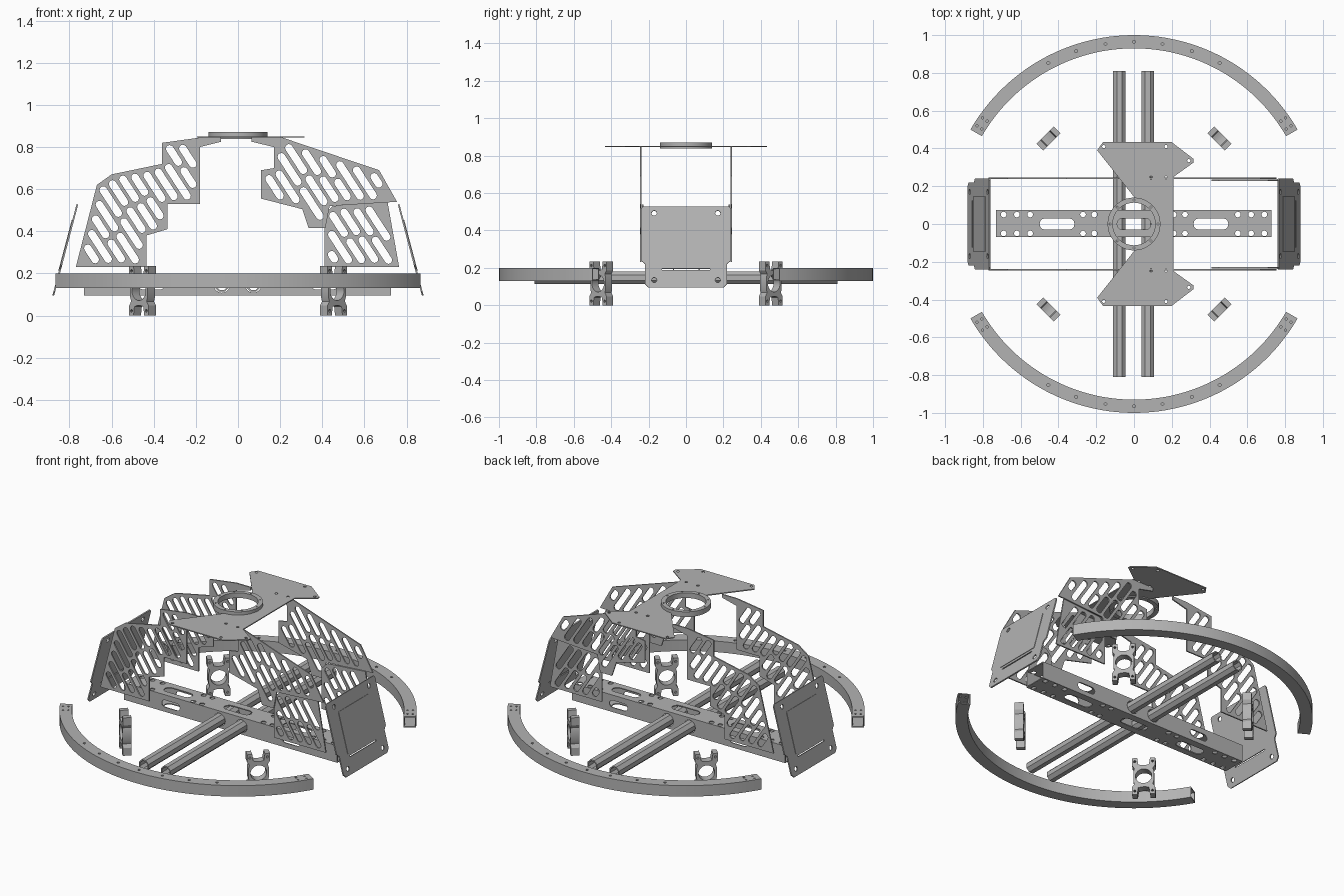
import bpy
import bmesh
from math import sin, cos, pi, radians, atan2, ceil
from mathutils import Matrix, Vector
from mathutils.geometry import intersect_point_line

default_cube = bpy.data.objects.get("Cube")
if default_cube:
    bpy.data.objects.remove(default_cube, do_unlink=True)

# Single bare metal colour
metal = bpy.data.materials.new("grey metal")
metal.use_nodes = True
metal.diffuse_color = (0.45, 0.45, 0.45, 1)
metal.node_tree.nodes["Principled BSDF"].inputs["Base Color"].default_value = metal.diffuse_color

UPRIGHT = Matrix.Rotation(pi / 2, 4, 'X')  # local y becomes world z
MIRROR_X = Matrix.Diagonal((-1, 1, 1, 1))


def move(x, y, z):
    return Matrix.Translation((x, y, z))


def plate(name, outline, holes, thickness, matrix):
    """Flat sheet with holes, extruded both ways from its local xy plane."""
    curve = bpy.data.curves.new(name, 'CURVE')
    curve.dimensions = '2D'
    curve.fill_mode = 'BOTH'
    curve.extrude = thickness / 2
    for loop in [outline] + holes:
        spline = curve.splines.new('POLY')
        spline.points.add(len(loop) - 1)
        for point, (x, y) in zip(spline.points, loop):
            point.co = (x, y, 0, 1)
        spline.use_cyclic_u = True
    helper = bpy.data.objects.new(name + " helper", curve)
    bpy.context.scene.collection.objects.link(helper)
    graph = bpy.context.evaluated_depsgraph_get()
    mesh = bpy.data.meshes.new_from_object(helper.evaluated_get(graph))
    bpy.data.objects.remove(helper, do_unlink=True)
    bm = bmesh.new()
    bm.from_mesh(mesh)
    bmesh.ops.remove_doubles(bm, verts=bm.verts, dist=0.00005)
    bmesh.ops.transform(bm, matrix=matrix, verts=bm.verts)
    bmesh.ops.recalc_face_normals(bm, faces=bm.faces)
    for face in bm.faces:
        face.smooth = True
        face.material_index = 0
    bm.to_mesh(mesh)
    bm.free()
    mesh.set_sharp_from_angle(angle=radians(30))
    mesh.materials.clear()
    mesh.materials.append(metal)
    obj = bpy.data.objects.new(name, mesh)
    bpy.context.scene.collection.objects.link(obj)
    return obj


def arc(radius, start, end, steps, cx=0, cy=0):
    angles = [radians(start + (end - start) * i / steps) for i in range(steps + 1)]
    return [(cx + radius * cos(a), cy + radius * sin(a)) for a in angles]


def circle(radius, cx=0, cy=0, sides=16, turn=0):
    return arc(radius, turn, turn + 360, sides, cx, cy)[:-1]


def box(x0, x1, y0, y1):
    return [(x0, y0), (x1, y0), (x1, y1), (x0, y1)]


def stadium(a, b, radius):
    """Rounded slot running from point a to point b."""
    heading = atan2(b[1] - a[1], b[0] - a[0]) * 180 / pi
    return (arc(radius, heading - 90, heading + 90, 6, *b)
            + arc(radius, heading + 90, heading + 270, 6, *a))


def inside(p, poly, margin):
    hit = False
    for (ax, ay), (bx, by) in zip(poly, poly[1:] + poly[:1]):
        if (ay > p.y) != (by > p.y) and p.x < ax + (p.y - ay) * (bx - ax) / (by - ay):
            hit = not hit
        near, t = intersect_point_line(p, Vector((ax, ay)), Vector((bx, by)))
        near = Vector((ax, ay)).lerp(Vector((bx, by)), min(max(t, 0), 1))
        if (p - near).length < margin:
            return False
    return hit


def lattice(poly, radius=0.018, pitch=0.053, longest=0.2, gap=0.05):
    """Diagonal slots that fit inside a polygon."""
    along = Vector((cos(radians(-57)), sin(radians(-57))))
    across = Vector((-along.y, along.x))
    slots, step = [], 0.008
    for row in range(-30, 31):
        run = []
        for i in range(-160, 161):
            p = across * row * pitch + along * i * step
            if inside(p, poly, radius + 0.015):
                run.append(p)
                continue
            if len(run) > 2:
                total = (run[-1] - run[0]).length
                count = ceil(total / longest)
                size = (total - gap * (count - 1)) / count
                for k in range(count):
                    a = run[0] + along * k * (size + gap)
                    slots.append(stadium(a, a + along * size, radius))
            run = []
    return slots


# Curved bumper tubes, front and back
def sector(inner, outer):
    return arc(outer, 30, 150, 48) + arc(inner, 150, 30, 48)


bolts = [circle(0.008, 0.965 * cos(radians(a)), 0.965 * sin(radians(a)), 8)
         for a in (62, 71.5, 81, 90, 99, 108.5, 118)]
for a in (32, 35, 145, 148):
    bolts += [circle(0.006, r * cos(radians(a)), r * sin(radians(a)), 8) for r in (0.95, 0.98)]
for side, turn in (("front", pi), ("back", 0)):
    spin = Matrix.Rotation(turn, 4, 'Z')
    plate(side + "_bumper_top", sector(0.93, 1), bolts, 0.006, spin @ move(0, 0, 0.196))
    plate(side + "_bumper_bottom", sector(0.93, 1), [], 0.006, spin @ move(0, 0, 0.134))
    plate(side + "_bumper_outer_wall", sector(0.994, 1), [], 0.058, spin @ move(0, 0, 0.165))
    plate(side + "_bumper_inner_wall", sector(0.93, 0.936), [], 0.058, spin @ move(0, 0, 0.165))

# Long octagonal tubes
for x in (-0.077, 0.073):
    plate("long_tube", circle(0.036, sides=8, turn=22.5), [circle(0.028, sides=8, turn=22.5)],
          1.62, move(x, 0, 0.147) @ UPRIGHT)

# Perforated cross beam
beam_holes = [stadium((-0.06, 0), (0.06, 0), 0.03)]
side_holes = [circle(0.039, x, 0.147) for x in (-0.077, 0.073)]
for s in (-1, 1):
    beam_holes.append(stadium((s * 0.345, 0), (s * 0.47, 0), 0.03))
    side_holes.append(stadium((s * 0.37, 0.145), (s * 0.45, 0.145), 0.022))
    for x in (0.69, 0.62, 0.55, 0.27, 0.21):
        beam_holes += [circle(0.015, s * x, y) for y in (-0.05, 0.05)]
for part, z in (("top", 0.197), ("bottom", 0.098)):
    plate("beam_" + part, box(-0.73, 0.727, -0.07, 0.074), beam_holes, 0.006, move(0, 0, z))
for y in (-0.067, 0.071):
    plate("beam_side", box(-0.73, 0.727, 0.101, 0.194), side_holes, 0.006,
          move(0, y, 0) @ UPRIGHT)

# Leaning end plates with a thin panel
half = [(0.2, 0), (0.22, 0.02), (0.22, 0.13), (0.24, 0.15), (0.24, 0.435), (0.23, 0.448)]
end_outline = half + [(-x, y) for x, y in reversed(half)]
end_holes = [circle(0.014, x, y) for x in (-0.17, 0.17) for y in (0.04, 0.41)]
end_holes.append(stadium((-0.125, 0.1), (0.125, 0.1), 0.004))
up = Vector((-0.115, 0, 0.435)).normalized()
out = Vector((0, 1, 0)).cross(up)
lean = Matrix((Vector((0, 1, 0)), up, out)).transposed().to_4x4()
for name, flip in (("left", Matrix.Identity(4)), ("right", MIRROR_X)):
    place = flip @ move(0.877, 0, 0.095) @ lean
    plate(name + "_end_plate", end_outline, end_holes, 0.008, place)
    plate(name + "_end_panel", box(-0.145, 0.145, 0.12, 0.37), [], 0.003,
          place @ move(0, 0, 0.0055))

# Lattice side frames
right_frame = [(-0.77, 0.23), (-0.67, 0.62), (-0.6, 0.67), (-0.36, 0.72), (-0.36, 0.82),
               (-0.18, 0.845), (-0.08, 0.845), (-0.08, 0.825), (-0.18, 0.8), (-0.18, 0.53),
               (-0.335, 0.53), (-0.335, 0.41), (-0.435, 0.38), (-0.435, 0.23)]
left_frame = [(0.11, 0.69), (0.17, 0.7), (0.17, 0.8), (0.065, 0.825), (0.065, 0.845),
              (0.21, 0.845), (0.67, 0.69), (0.755, 0.54), (0.435, 0.52), (0.415, 0.415),
              (0.335, 0.415), (0.305, 0.505), (0.11, 0.555)]
lower_frame = [(0.41, 0.23), (0.41, 0.48), (0.45, 0.52), (0.71, 0.54), (0.765, 0.23)]
for name, outline, depth in (("right_frame", right_frame, 0.241),
                             ("left_frame", left_frame, 0.241),
                             ("left_lower_frame", lower_frame, 0.232)):
    slots = lattice(outline)
    for s, side in ((-1, "front_"), (1, "back_")):
        plate(side + name, outline, slots, 0.008, move(0, s * depth, 0) @ UPRIGHT)

# Top deck with round opening and raised ring
wing = [(0.21, 0.25), (0.315, 0.325), (0.315, 0.345), (0.2, 0.433), (-0.165, 0.433), (-0.195, 0.39)]
deck = wing + arc(0.13, 85, 275, 24) + [(x, -y) for x, y in reversed(wing)]
deck_holes = [circle(0.113, sides=40)]
for s in (-1, 1):
    deck_holes += [circle(0.009, x, s * y, 8)
                   for x, y in ((-0.16, 0.41), (0.17, 0.41), (0.29, 0.335), (0.09, 0.245), (0.17, 0.245))]
plate("top_deck", deck, deck_holes, 0.006, move(0, 0, 0.848))
ring_bolts = [circle(0.005, 0.127 * cos(k * pi / 4), 0.127 * sin(k * pi / 4), 8) for k in range(8)]
plate("top_ring", circle(0.14, sides=40), [circle(0.113, sides=40)] + ring_bolts,
      0.032, move(0, 0, 0.855))

# Four tube clamps set across the diagonals
quarter = [(0.058, 0.03), (0.052, 0.05), (0.065, 0.07), (0.065, 0.117), (0.036, 0.117),
           (0.03, 0.075), (0.012, 0.07)]
top_half = quarter + [(-x, z) for x, z in reversed(quarter)]
clamp = top_half + [(-x, -z) for x, z in top_half]
clamp_holes = [circle(0.046, sides=24)]
clamp_holes += [circle(0.007, x, z, 8) for x in (-0.05, 0.05) for z in (-0.095, 0.095)]
for x in (-0.453, 0.453):
    for y in (-0.453, 0.453):
        turn = Matrix.Rotation(atan2(y, x) + pi / 2, 4, 'Z')
        plate("tube_clamp", clamp, clamp_holes, 0.05, move(x, y, 0.117) @ turn @ UPRIGHT)
